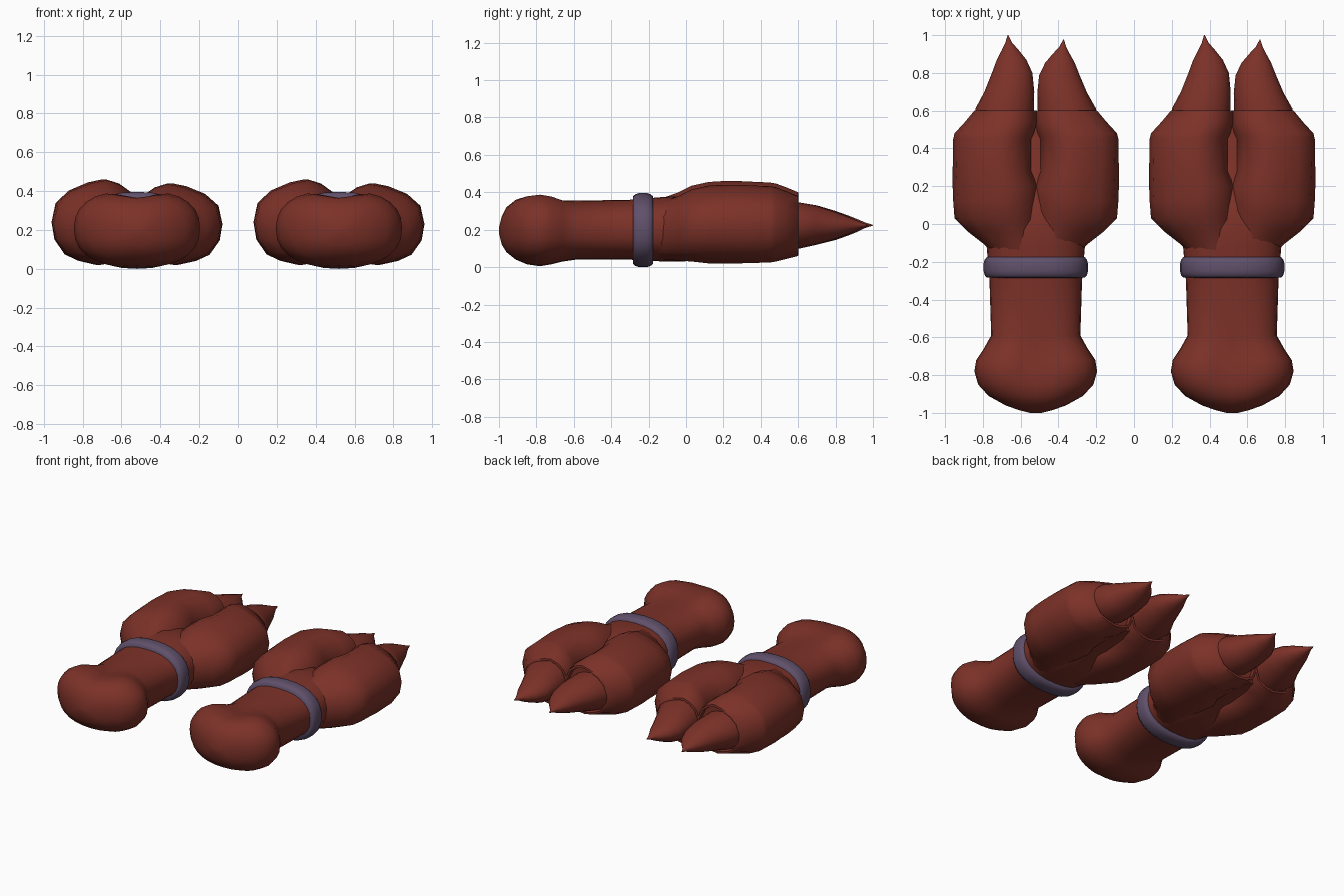
import bpy, bmesh, math

cube = bpy.data.objects.get("Cube")
if cube:
    bpy.data.objects.remove(cube)


def material(name, color):
    m = bpy.data.materials.new(name)
    m.use_nodes = True
    m.diffuse_color = color
    m.node_tree.nodes["Principled BSDF"].inputs["Base Color"].default_value = color
    return m


RED = material("brick red", (0.20, 0.031, 0.021, 1))
PURPLE = material("dusty purple", (0.115, 0.08, 0.145, 1))


def superellipse(n, power):
    """Unit cross-section, from round (1) to boxy (below 1)."""
    pts = []
    for i in range(n):
        a = 2 * math.pi * i / n
        c, s = math.cos(a), math.sin(a)
        pts.append((math.copysign(abs(c) ** power, c), math.copysign(abs(s) ** power, s)))
    return pts


def section(profile, y, cx, hw, lo, hi, notch=0):
    """Fit a unit profile into a box at y, with an optional dip on top."""
    ring = []
    for u, v in profile:
        x, z = hw * u, (lo + hi) / 2 + v * (hi - lo) / 2
        if v > 0:
            z -= notch * v * math.exp(-(x / 0.11) ** 2)
        ring.append((cx + x, y, z))
    return ring


def loft(name, rings, mat, origin_x):
    bm = bmesh.new()
    loops = [[bm.verts.new(p) for p in r] for r in rings]
    for a, b in zip(loops, loops[1:]):
        for i in range(len(a)):
            j = (i + 1) % len(a)
            bm.faces.new((a[i], a[j], b[j], b[i]))
    bm.faces.new(loops[0])
    bm.faces.new(loops[-1])
    bmesh.ops.recalc_face_normals(bm, faces=bm.faces)
    me = bpy.data.meshes.new(name)
    bm.to_mesh(me)
    bm.free()
    me.materials.append(mat)
    ob = bpy.data.objects.new(name, me)
    ob.location.x = origin_x
    bpy.context.collection.objects.link(ob)
    bpy.ops.object.select_all(action='DESELECT')
    ob.select_set(True)
    bpy.context.view_layer.objects.active = ob
    bpy.ops.object.shade_smooth_by_angle(angle=math.radians(50))


# Bulbous end and shaft: y, half width, bottom, top, dip
ARM = [(-1.0, .03, .18, .21, 0), (-.985, .09, .12, .27, 0), (-.96, .16, .08, .32, 0),
       (-.91, .25, .04, .37, .01), (-.85, .305, .015, .40, .035), (-.78, .325, .005, .41, .05),
       (-.72, .315, .015, .40, .05), (-.66, .275, .03, .375, .025), (-.59, .236, .04, .355, 0),
       (-.3, .245, .04, .36, 0), (-.12, .26, .03, .375, 0), (-.02, .26, .03, .38, 0),
       (.1, .22, .04, .36, 0), (.25, .15, .08, .30, 0), (.55, .1, .1, .28, 0)]

# Band: y, half width, bottom, top
BAND = [(-.285, .235, .05, .35), (-.284, .26, .018, .378), (-.27, .271, .006, .39),
        (-.25, .276, 0, .396), (-.21, .276, 0, .396), (-.19, .271, .006, .39),
        (-.176, .26, .018, .378), (-.175, .235, .05, .35)]

# Lobe cross-section, outer side at -1, and stations: y, inner, outer, bottom, top
LOBE_PROFILE = [(-1, 0), (-.9, .45), (-.57, .74), (-.1, .93), (.25, 1), (.55, .9), (.82, .7),
                (1, .3), (1, -.3), (.85, -.75), (.5, -.94), (.1, -1), (-.35, -.9),
                (-.68, -.75), (-.93, -.4)]
LOBE = [(-.2, 0, .2, .05, .35), (-.11, -.01, .27, .04, .375), (-.04, -.01, .36, .035, .40),
        (.03, -.01, .43, .03, .435), (.12, -.01, .437, .02, .455), (.2, -.01, .44, .02, .46),
        (.28, .025, .44, .02, .46), (.45, .025, .437, .025, .452), (.48, .01, .43, .03, .447),
        (.54, -.005, .375, .045, .425), (.6, -.005, .325, .06, .4),
        (.602, .008, .312, .075, .385), (.57, .008, .312, .08, .38)]

# Claw: y, centre, half width, bottom, top
CLAW = [(.55, .165, .15, .10, .35), (.61, .165, .155, .10, .345), (.7, .14, .132, .12, .33),
        (.8, .125, .107, .145, .30), (.87, .128, .078, .17, .275), (.92, .135, .045, .19, .255),
        (.96, .143, .018, .21, .238), (1.0, .147, .002, .222, .226)]

BOXY, ROUND = superellipse(28, 0.85), superellipse(20, 1)

for hand, ox in (("right", -.52), ("left", .52)):
    loft(hand + "_arm", [section(BOXY, y, 0, w, lo, hi, d) for y, w, lo, hi, d in ARM], RED, ox)
    loft(hand + "_wrist_band", [section(BOXY, y, 0, w, lo, hi) for y, w, lo, hi in BAND],
         PURPLE, ox)
    # Paired lobes and claws, the second pair slightly smaller
    for side, s, drop, length in (("right", -1, 0, 1), ("left", 1, .02, .94)):
        prof = [(-s * u, v) for u, v in LOBE_PROFILE]
        loft(f"{hand}_{side}_lobe",
             [section(prof, y, s * (i + o) / 2, (o - i) / 2, lo, hi - drop)
              for y, i, o, lo, hi in LOBE], RED, ox)
        loft(f"{hand}_{side}_claw",
             [section(ROUND, .6 + (y - .6) * length, s * c, w, lo, hi)
              for y, c, w, lo, hi in CLAW], RED, ox)
